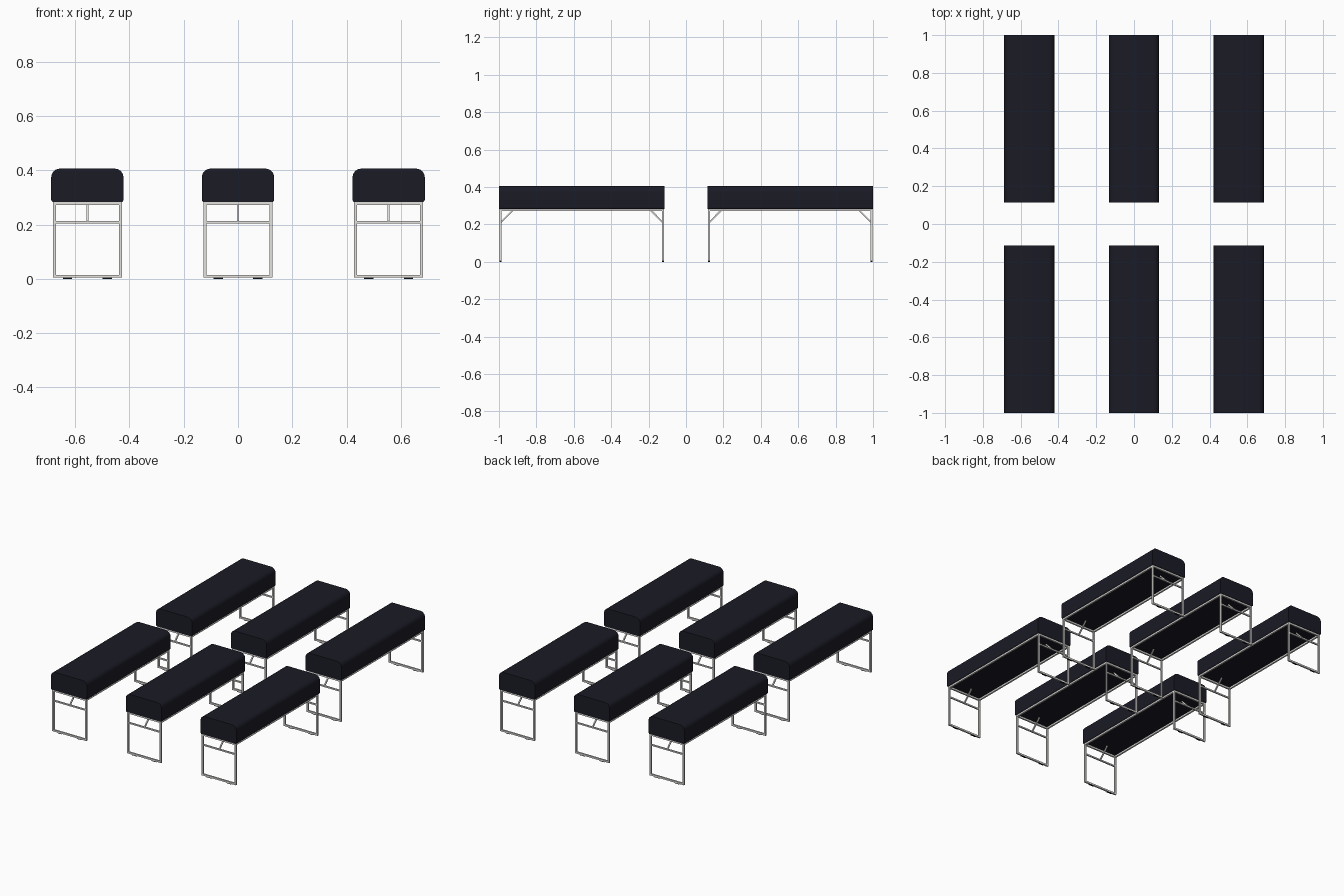
import bpy, bmesh, math
from mathutils import Vector

if "Cube" in bpy.data.objects:
    bpy.data.objects.remove(bpy.data.objects["Cube"])

def material(name, rgb):
    m = bpy.data.materials.new(name)
    m.diffuse_color = (*rgb, 1)
    m.use_nodes = True
    m.node_tree.nodes["Principled BSDF"].inputs["Base Color"].default_value = m.diffuse_color
    return m

FABRIC = material("dark_navy_fabric", (0.0105, 0.0105, 0.019))
STEEL = material("polished_steel", (0.78, 0.77, 0.74))
RUBBER = material("black_rubber", (0.01, 0.01, 0.01))

HALF_W, LENGTH, T = 0.133, 0.886, 0.011      # cushion half width, length, tube size
Z0, Z1 = 0.283, 0.406                        # cushion bottom and top
LX, LY = 0.1215, LENGTH / 2 - 0.009          # tube centre lines
RAIL_Z, CROSS_Z, BASE_Z = 0.2775, 0.209, 0.0095

def finish(bm, name, mat):
    bmesh.ops.recalc_face_normals(bm, faces=bm.faces)
    mesh = bpy.data.meshes.new(name)
    bm.to_mesh(mesh)
    bm.free()
    mesh.materials.append(mat)
    return mesh

def bar(bm, a, b, w=T, h=None):
    """Rectangular tube between two points."""
    a, b, h = Vector(a), Vector(b), h or w
    d = b - a
    side = Vector((1, 0, 0)) if abs(d.x) < 1e-6 else Vector((0, 1, 0))
    up = d.normalized().cross(side)
    rings = [[bm.verts.new(p + side * i * w / 2 + up * j * h / 2)
              for i, j in ((-1, -1), (1, -1), (1, 1), (-1, 1))] for p in (a, b)]
    for r in rings:
        bm.faces.new(r)
    for k in range(4):
        n = (k + 1) % 4
        bm.faces.new((rings[0][k], rings[0][n], rings[1][n], rings[1][k]))

def cushion_mesh():
    # rounded profile extruded along y
    profile = []
    corners = ((1, Z0, 0.008, -90), (1, Z1, 0.032, 0), (-1, Z1, 0.032, 90), (-1, Z0, 0.008, 180))
    for sx, z, r, start in corners:
        cx, cz = sx * (HALF_W - r), z + (r if z == Z0 else -r)
        for i in range(7):
            t = math.radians(start + 15 * i)
            profile.append((cx + r * math.cos(t), cz + r * math.sin(t)))
    bm = bmesh.new()
    f = bm.faces.new([bm.verts.new((x, -LENGTH / 2, z)) for x, z in profile])
    ext = bmesh.ops.extrude_face_region(bm, geom=[f])
    bmesh.ops.translate(bm, vec=(0, LENGTH, 0),
                        verts=[v for v in ext["geom"] if isinstance(v, bmesh.types.BMVert)])
    if len([g for g in bm.faces if len(g.verts) > 4]) < 2:
        bm.faces.new([v for v in bm.verts if v.co.y < 0])
    return finish(bm, "cushion", FABRIC)

def frame_mesh():
    bm = bmesh.new()
    for s in (-1, 1):
        # long side rails
        bar(bm, (s * LX, -LY, RAIL_Z), (s * LX, LY, RAIL_Z))
        y = s * LY
        # leg loop: uprights, top rail, cross bar, base bar
        for sx in (-1, 1):
            bar(bm, (sx * LX, y, BASE_Z - T / 2), (sx * LX, y, RAIL_Z + T / 2))
        for z, w in ((RAIL_Z, T), (CROSS_Z, 0.009), (BASE_Z, T)):
            bar(bm, (-LX, y, z), (LX, y, z), w)
        # diagonal brace up to the seat
        bar(bm, (0, y, CROSS_Z), (0, y - s * 0.071, RAIL_Z + 0.004), 0.008)
    return finish(bm, "frame", STEEL)

def feet_mesh():
    # glide pads below the base bars
    bm = bmesh.new()
    for sx in (-1, 1):
        for sy in (-1, 1):
            x = sx * 0.073
            bar(bm, (x - 0.017, sy * LY, 0.0022), (x + 0.017, sy * LY, 0.0022), 0.010, 0.0044)
    return finish(bm, "feet", RUBBER)

meshes = [cushion_mesh(), frame_mesh(), feet_mesh()]

# six benches in a three by two grid
for cx in (-0.555, 0, 0.555):
    for cy in (-0.557, 0.557):
        for mesh in meshes:
            ob = bpy.data.objects.new("bench_" + mesh.name, mesh)
            ob.location = (cx, cy, 0)
            bpy.context.collection.objects.link(ob)

# smooth shading on the shared cushion mesh, ends stay crisp
ob = next(o for o in bpy.data.objects if o.data == meshes[0])
bpy.context.view_layer.objects.active = ob
ob.select_set(True)
bpy.ops.object.shade_smooth_by_angle(angle=math.radians(35))
